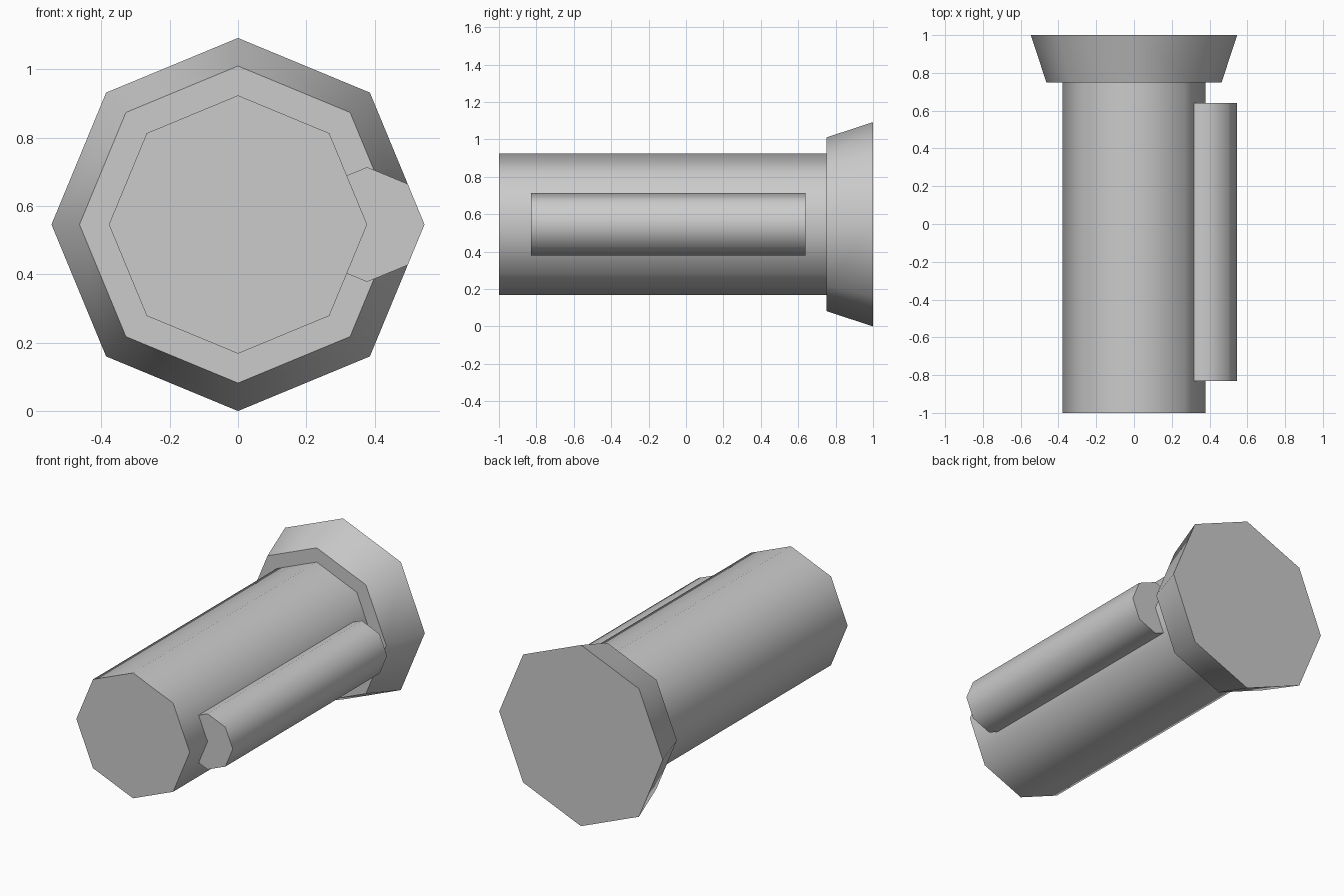
import bpy, math

if "Cube" in bpy.data.objects:
    bpy.data.objects.remove(bpy.data.objects["Cube"])

grey = bpy.data.materials.new("light grey")
grey.diffuse_color = (0.6, 0.6, 0.6, 1)
grey.use_nodes = True
grey.node_tree.nodes["Principled BSDF"].inputs["Base Color"].default_value = grey.diffuse_color
CENTRE_Z = 0.546


def octagon_tube(name, x, y0, y1, r0, r1):
    """Eight-sided tapered bar along y, with a corner pointing up."""
    bpy.ops.mesh.primitive_cone_add(
        vertices=8, radius1=r1, radius2=r0, depth=y1 - y0,
        location=(x, (y0 + y1) / 2, CENTRE_Z),
        rotation=(math.radians(90), 0, 0))
    ob = bpy.context.object
    ob.name = name
    ob.data.materials.append(grey)
    bpy.ops.object.shade_smooth_by_angle(angle=math.radians(50))
    return ob


# main barrel, flared end and the rail set into the right side
octagon_tube("barrel", 0, -1.0, 0.75, 0.378, 0.378)
octagon_tube("flared_end", 0, 0.75, 1.0, 0.464, 0.546)
octagon_tube("side_rail", 0.378, -0.83, 0.64, 0.168, 0.168)
